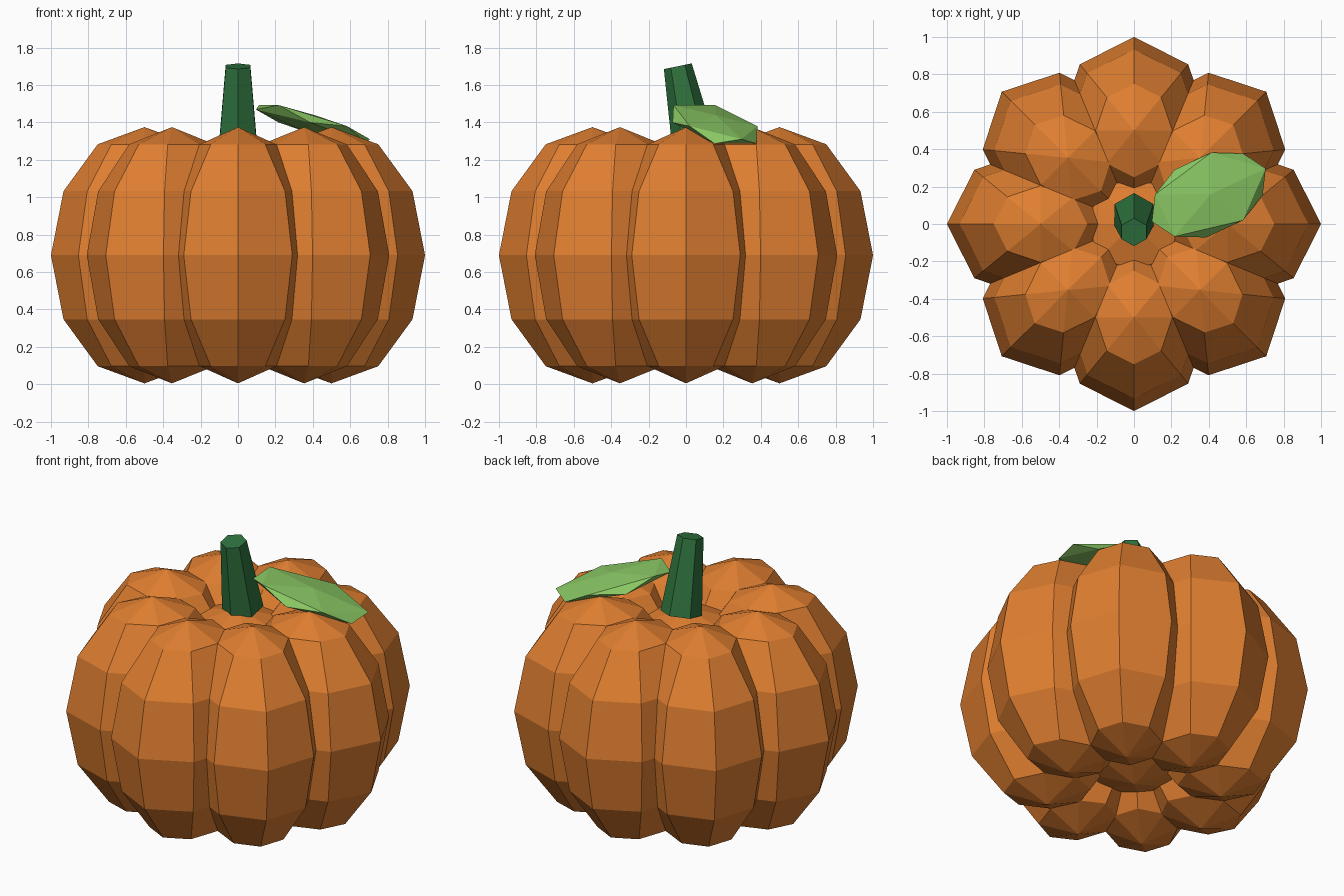
import bpy
from math import cos, sin, pi, radians

if "Cube" in bpy.data.objects:
    bpy.data.objects.remove(bpy.data.objects["Cube"], do_unlink=True)


def make_material(name, color):
    mat = bpy.data.materials.new(name)
    mat.use_nodes = True
    mat.diffuse_color = (*color, 1)
    mat.node_tree.nodes["Principled BSDF"].inputs["Base Color"].default_value = (*color, 1)
    return mat


orange = make_material("pumpkin_orange", (0.74, 0.21, 0.03))
stem_green = make_material("dark_green", (0.028, 0.17, 0.048))
leaf_green = make_material("light_green", (0.25, 0.57, 0.125))


def finish(name, mat, scale=(1, 1, 1)):
    obj = bpy.context.object
    obj.name = name
    obj.scale = scale
    obj.data.materials.append(mat)
    return obj


MID = 0.69  # height of the widest ring

# Inner core that closes the dimple at the top and bottom
bpy.ops.mesh.primitive_uv_sphere_add(segments=8, ring_count=6, radius=1, location=(0, 0, MID))
finish("core", orange, (0.5, 0.5, 0.575))

# Eight overlapping ribs around the core
for i in range(8):
    angle = i * pi / 4
    bpy.ops.mesh.primitive_uv_sphere_add(
        segments=8, ring_count=6, radius=1,
        location=(0.5 * cos(angle), 0.5 * sin(angle), MID), rotation=(0, 0, angle))
    finish(f"rib_{i + 1}", orange, (0.5, 0.41, 0.685))

# Tapered six-sided stem leaning to the front
bpy.ops.mesh.primitive_cone_add(
    vertices=6, radius1=0.12, radius2=0.076, depth=0.46,
    location=(0, 0.002, 1.475), rotation=(radians(11.5), 0, 0))
finish("stem", stem_green)

# Flat faceted leaf sloping down and away from the stem
bpy.ops.mesh.primitive_ico_sphere_add(
    subdivisions=1, radius=1, location=(0.4, 0.155, 1.39),
    rotation=(0, radians(17), radians(25)))
finish("leaf", leaf_green, (0.385, 0.235, 0.05))
